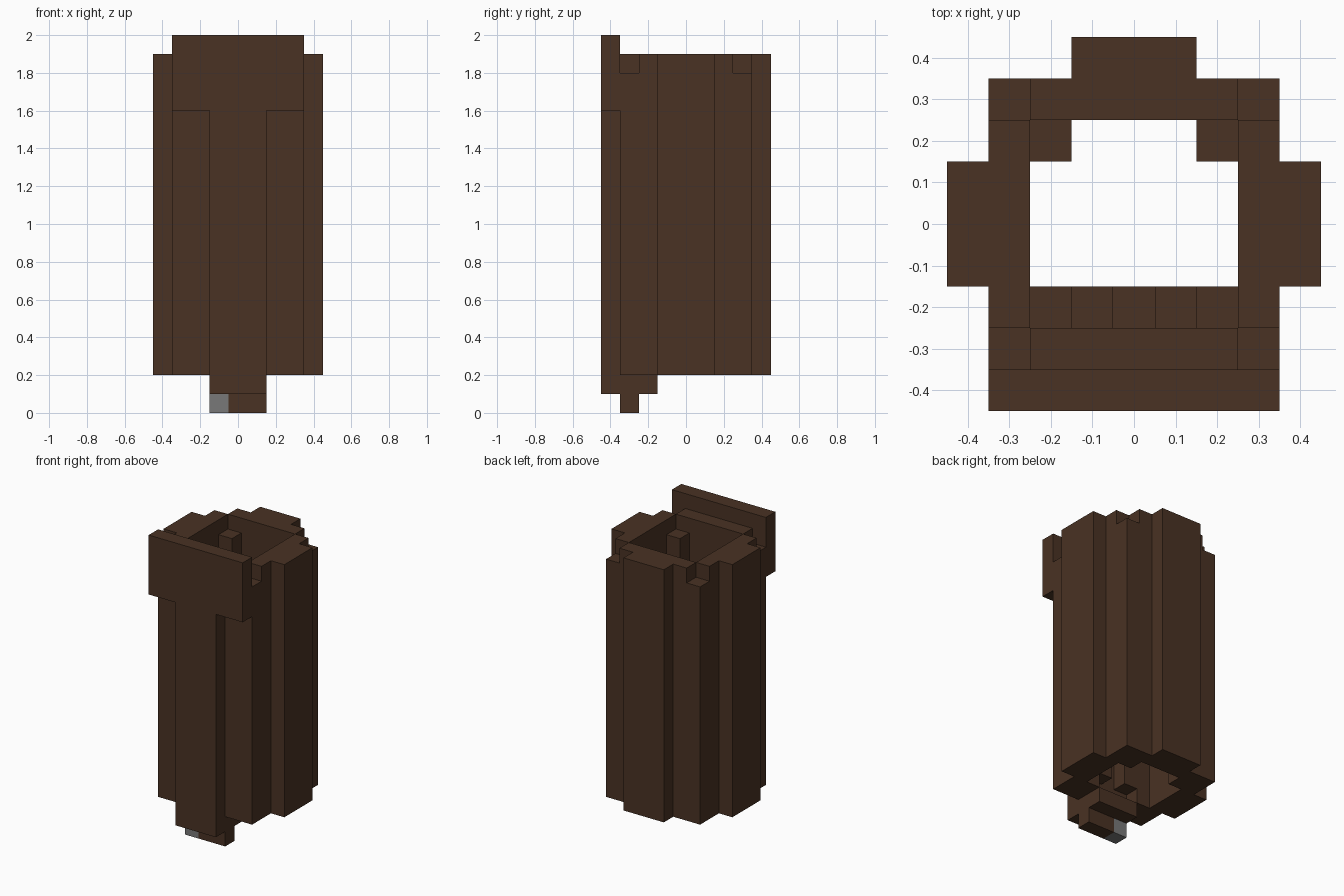
import bpy, bmesh, math
from mathutils import Vector

if "Cube" in bpy.data.objects:
    bpy.data.objects.remove(bpy.data.objects["Cube"])

U = 0.1                      # block size
taken = {}                   # cell -> part name
parts = {}                   # part name -> material


def material(name, color):
    m = bpy.data.materials.new(name)
    m.diffuse_color = (*color, 1)
    m.use_nodes = True
    m.node_tree.nodes["Principled BSDF"].inputs["Base Color"].default_value = m.diffuse_color
    return m


brown = material("dark_brown", (0.067, 0.032, 0.017))
grey = material("grey", (0.19, 0.19, 0.19))


def fill(part, mat, x, y, z, mirror=False):
    """Claim the blocks in a box given by its limits in model units."""
    parts[part] = mat
    rx, ry = ([round((v + 0.45) / U) for v in r] for r in (x, y))
    rz = [round(v / U) for v in z]
    for i in range(*rx):
        for j in range(*ry):
            for k in range(*rz):
                taken.setdefault((i, j, k), part)
                if mirror:
                    taken.setdefault((8 - i, j, k), part)


# Front collar and the long strip below it
fill("front_collar", brown, (-.35, .35), (-.45, -.35), (1.6, 2.0))
fill("front_strip", brown, (-.15, .15), (-.45, -.35), (.1, 1.6))

# Tube walls with outer ribs
fill("front_wall", brown, (-.25, .25), (-.35, -.25), (.2, 1.9))
fill("back_wall", brown, (-.25, .25), (.25, .35), (.2, 1.9))
fill("back_rib", brown, (-.15, .15), (.35, .45), (.2, 1.9))
fill("side_walls", brown, (.25, .35), (-.25, .25), (.2, 1.9), True)
fill("side_ribs", brown, (.35, .45), (-.15, .15), (.2, 1.9), True)

# Corner columns, one block lower than the walls
for y in (-.35, .25):
    fill("outer_corners", brown, (.25, .35), (y, y + U), (.2, 1.8), True)
for y in (-.25, .15):
    fill("inner_corners", brown, (.15, .25), (y, y + U), (.2, 1.8), True)

# Thin inner ribs on the front wall
fill("inner_ribs", brown, (.05, .15), (-.25, -.15), (.3, 1.0), True)

# Bottom tab and its foot with a grey end
fill("bottom_tab", brown, (-.15, .15), (-.35, -.15), (.1, .2))
fill("foot", brown, (-.05, .15), (-.35, -.25), (0, .1))
fill("foot_end", grey, (-.15, -.05), (-.35, -.25), (0, .1))


def build(part, mat):
    """Make the outer skin of a part and merge its flat faces."""
    bm = bmesh.new()
    for cell, owner in taken.items():
        if owner != part:
            continue
        c = Vector(((cell[0] - 4) * U, (cell[1] - 4) * U, (cell[2] + .5) * U))
        for axis in range(3):
            for s in (-1, 1):
                n = Vector([s if a == axis else 0 for a in range(3)])
                if tuple(cell[a] + int(n[a]) for a in range(3)) in taken:
                    continue
                u = Vector([1 if a == (axis + 1) % 3 else 0 for a in range(3)])
                v = n.cross(u)
                bm.faces.new([bm.verts.new(c + (n + u * p + v * q) * U / 2)
                              for p, q in ((-1, -1), (1, -1), (1, 1), (-1, 1))])
    bmesh.ops.remove_doubles(bm, verts=bm.verts[:], dist=1e-4)
    bmesh.ops.dissolve_limit(bm, angle_limit=math.radians(1),
                             verts=bm.verts[:], edges=bm.edges[:])
    me = bpy.data.meshes.new(part)
    bm.to_mesh(me)
    bm.free()
    me.materials.append(mat)
    bpy.context.collection.objects.link(bpy.data.objects.new(part, me))


for part, mat in parts.items():
    build(part, mat)
